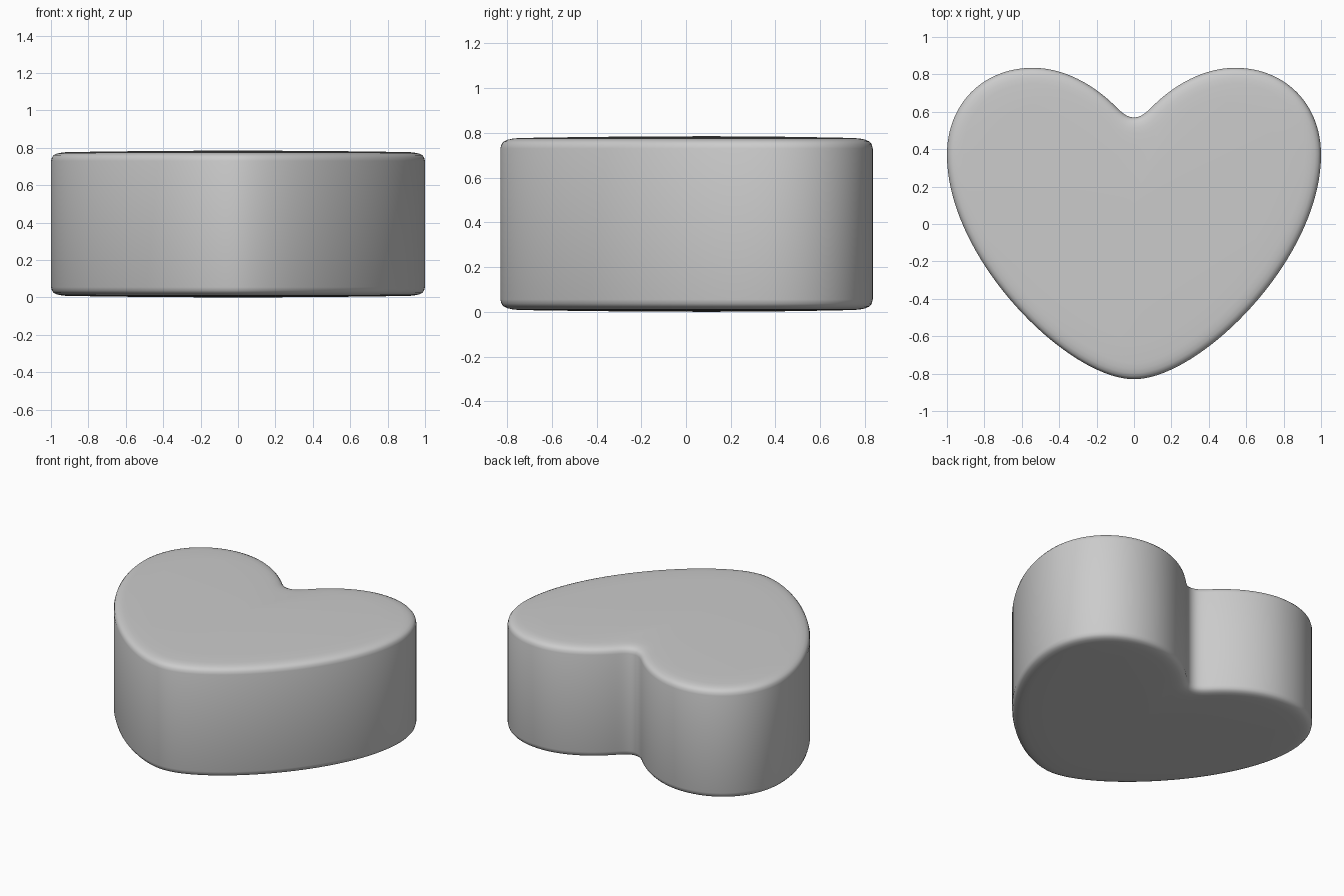
import bpy
import bmesh
from mathutils import Vector
from mathutils.geometry import interpolate_bezier

if "Cube" in bpy.data.objects:
    bpy.data.objects.remove(bpy.data.objects["Cube"])

H = 0.785

# right half of the heart outline: (point, handle, handle, point), notch to tip
SEGMENTS = [
    ((0, .57), (.035, .57), (.06, .59), (.10, .63), 8),
    ((.10, .63), (.22, .75), (.38, .835), (.54, .835), 16),
    ((.54, .835), (.81, .835), (1, .64), (1, .37), 24),
    ((1, .37), (1, -.19), (.35, -.83), (0, -.83), 36),
]
half = []
for a, b, c, d, n in SEGMENTS:
    pts = interpolate_bezier(*[Vector((*p, 0)) for p in (a, b, c, d)], n + 1)
    half += [p.copy() for p in pts[:-1]]
half.append(Vector((0, -.83, 0)))
outline = half + [Vector((-p.x, p.y, 0)) for p in reversed(half[1:-1])]
N = len(outline)


def inset(dist):
    """Outline moved inward along its normals."""
    out = []
    for i, p in enumerate(outline):
        t = (outline[(i + 1) % N] - outline[i - 1]).normalized()
        out.append(p + Vector((t.y, -t.x, 0)) * dist)
    return out


# lower rim and gently domed base, from the centre outward
centre = Vector((0, .1, 0))
rim = inset(.085)
rings = [([centre + (p - centre) * s for p in rim], z)
         for s, z in ((.3, .001), (.6, .003), (.85, .006))]
rings += [(inset(d), z) for d, z in
          ((.085, .008), (.055, .011), (.032, .016), (.015, .024), (.005, .036), (0, .055))]
# mirror the rings for the top
rings += [(pts, H - z) for pts, z in reversed(rings)]

bm = bmesh.new()
loops = [[bm.verts.new((p.x, p.y, z)) for p in pts] for pts, z in rings]
for lo, hi in zip(loops, loops[1:]):
    for i in range(N):
        j = (i + 1) % N
        bm.faces.new((lo[i], lo[j], hi[j], hi[i]))
for loop, z in ((loops[0], 0), (loops[-1], H)):
    mid = bm.verts.new((0, centre.y, z))
    for i in range(N):
        bm.faces.new((loop[i], loop[(i + 1) % N], mid))
bmesh.ops.recalc_face_normals(bm, faces=bm.faces)
for f in bm.faces:
    f.smooth = True

mesh = bpy.data.meshes.new("heart_block")
bm.to_mesh(mesh)
bm.free()
bpy.context.collection.objects.link(bpy.data.objects.new("heart_block", mesh))
